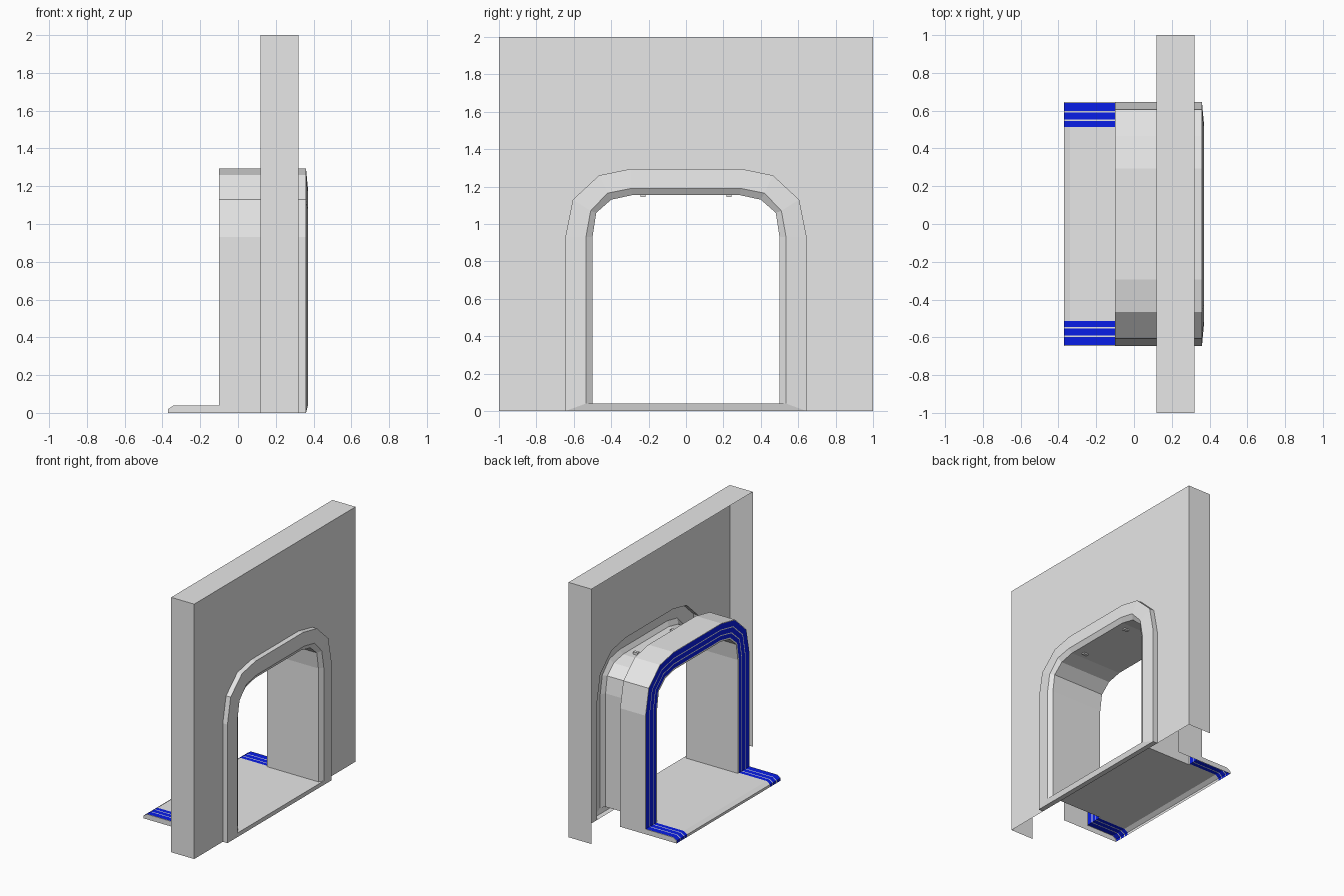
import bpy
import bmesh

cube = bpy.data.objects.get("Cube")
if cube:
    bpy.data.objects.remove(cube)


def make_material(name, colour):
    m = bpy.data.materials.new(name)
    m.use_nodes = True
    m.diffuse_color = colour
    m.node_tree.nodes["Principled BSDF"].inputs["Base Color"].default_value = colour
    return m


GREY = make_material("light grey", (0.8, 0.8, 0.8, 1))
BLUE = make_material("stripe blue", (0.003, 0.015, 0.95, 1))

# Half arch profiles (y, z) from the foot to the crown
OUTER = [(.645, .93), (.605, 1.13), (.465, 1.26), (.295, 1.295)]
RIM = [(.535, .93), (.51, 1.07), (.42, 1.165), (.295, 1.19)]
INNER = [(.5, .93), (.48, 1.06), (.4, 1.13), (.285, 1.155)]
FLOOR = .04
BACK, WALL_BACK, WALL_FRONT = -.1, .12, .32
# Lip outline (x, z) from the ground at its tip up to the arch
LIP = [(-.37, 0), (-.37, .02), (-.34, FLOOR), (BACK, FLOOR)]


def mirror(half):
    """Full path from a half path on the +y side."""
    return half + [(x, -y, z) for x, y, z in reversed(half)]


def arch(profile, x, foot):
    return mirror([(x, profile[0][0], foot)] + [(x, y, z) for y, z in profile])


def build(name, polygons, colours=None):
    """Mesh object from polygons given as lists of points."""
    bm = bmesh.new()
    for i, poly in enumerate(polygons):
        f = bm.faces.new([bm.verts.new(p) for p in poly])
        f.material_index = colours[i] if colours else 0
    bmesh.ops.remove_doubles(bm, verts=bm.verts, dist=0.0005)
    bmesh.ops.recalc_face_normals(bm, faces=bm.faces)
    mesh = bpy.data.meshes.new(name)
    bm.to_mesh(mesh)
    bm.free()
    mesh.materials.append(GREY)
    if colours:
        mesh.materials.append(BLUE)
    ob = bpy.data.objects.new(name, mesh)
    bpy.context.collection.objects.link(ob)
    return ob


def loft(paths, closed=False):
    """Quads bridging each path to the next."""
    quads = []
    for a, b in zip(paths, paths[1:]):
        n = len(a)
        for i in range(n if closed else n - 1):
            j = (i + 1) % n
            quads.append([a[i], a[j], b[j], b[i]])
    return quads


# Wall: front sheet with an arched hole, sides and top, open at the back
corners = [(-1, 0), (-1, 2), (1, 2), (1, 0)]
front_edge = [(WALL_FRONT, y, z) for y, z in corners]
back_edge = [(WALL_BACK, y, z) for y, z in corners]
build("wall", loft([front_edge, back_edge])
      + [front_edge + arch(OUTER, WALL_FRONT, 0)])

# Raised frame around the opening, with sill
build("portal_frame", loft([
    arch(OUTER, WALL_FRONT, 0),
    arch(OUTER, .36, 0),
    arch(RIM, .37, FLOOR),
    arch(INNER, .348, FLOOR)], closed=True))

# Tunnel lining and outer shell
build("tunnel_lining", loft([arch(INNER, .348, FLOOR), arch(INNER, BACK, FLOOR)]))
build("tunnel_shell", loft([arch(OUTER, BACK, 0), arch(OUTER, WALL_BACK, 0)]))

# Floor running out into the lip
floor_path = LIP + [(.348, FLOOR)]
build("floor", loft([[(x, y, z) for x, z in floor_path] for y in (-.5, .5)]))

# Lip side plates
side = LIP + [(BACK, 0)]
build("lip_sides", [[(x, y, z) for x, z in side] for y in (-.645, .645)])


# Striped band over the lip corners and around the rear arch
def band(t):
    profile = [(a + (c - a) * t, b + (d - b) * t)
               for (a, b), (c, d) in zip(INNER, OUTER)]
    half = [(x, profile[0][0], z) for x, z in LIP]
    return mirror(half + [(BACK, y, z) for y, z in profile])


paths = [band(t) for t in (0, .09, .31, .36, .62, .67, .97, 1)]
quads = loft(paths)
per_strip = len(paths[0]) - 1
build("striped_band", quads, [(i // per_strip) % 2 for i in range(len(quads))])

# Small ceiling fittings
for label, y in (("left", .23), ("right", -.23)):
    bpy.ops.mesh.primitive_cube_add(size=1, location=(.27, y, 1.16))
    ob = bpy.context.object
    ob.name = "ceiling_fitting_" + label
    ob.scale = (.04, .025, .03)
    ob.data.materials.append(GREY)
